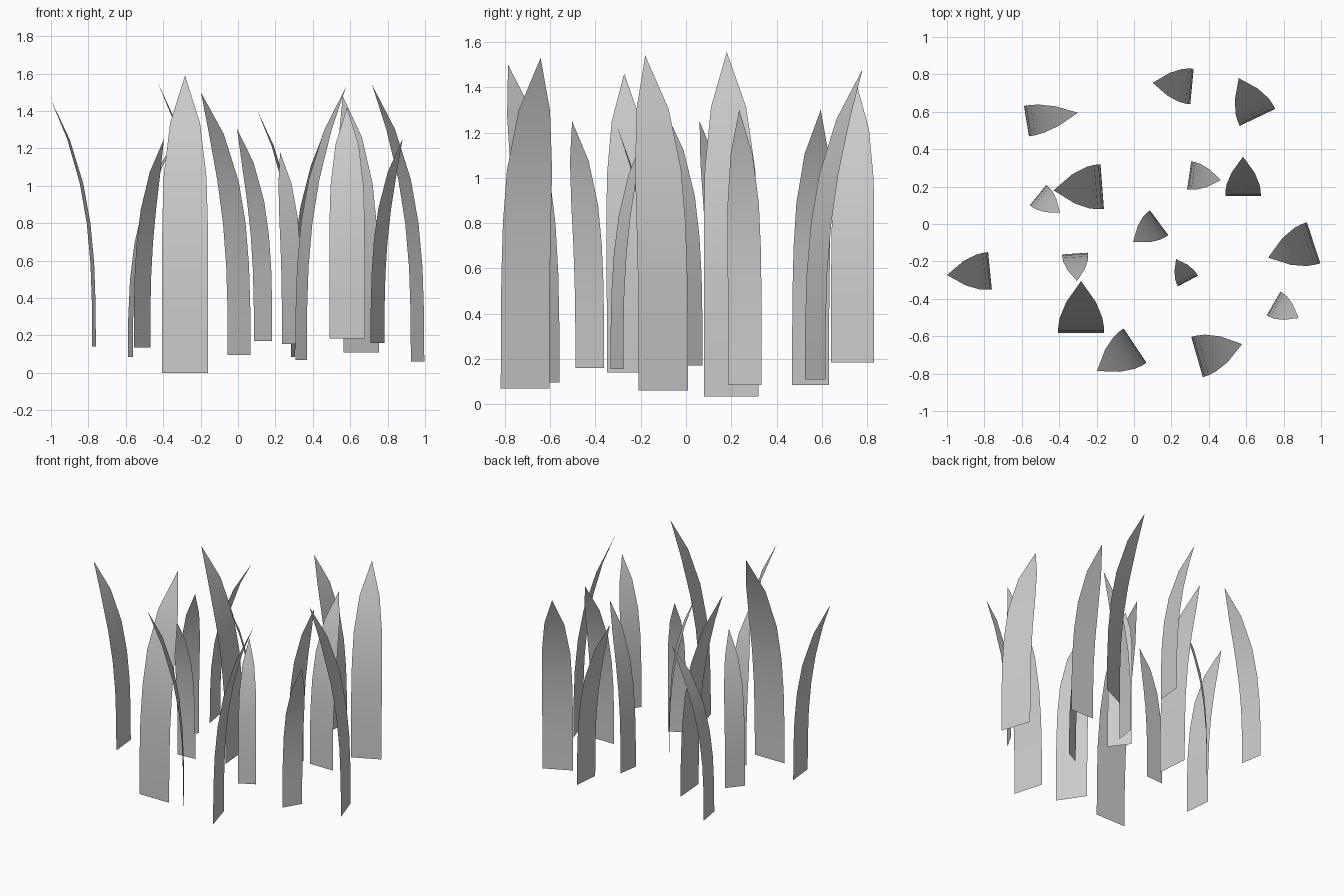
import bpy
import bmesh
from mathutils import Vector

default_cube = bpy.data.objects.get("Cube")
if default_cube:
    bpy.data.objects.remove(default_cube, do_unlink=True)

# Single plain grey for all blades
grey = bpy.data.materials.new("plain_grey")
grey.use_nodes = True
colour = (0.6, 0.6, 0.6, 1)
grey.diffuse_color = colour
grey.node_tree.nodes["Principled BSDF"].inputs["Base Color"].default_value = colour

# Shared outline: (fraction of height, fraction of base width), closed by a pointed tip
OUTLINE = [(0, 1), (.17, 1), (.34, 1), (.5, .99), (.66, .93), (.84, .65)]


def make_blade(name, base, tip, width):
    """Flat tapering blade that bends ever more strongly from base towards tip."""
    base, tip = Vector(base), Vector(tip)
    lean = Vector((tip.x - base.x, tip.y - base.y, 0))
    rise = Vector((0, 0, tip.z - base.z))
    across = lean.cross(Vector((0, 0, 1))).normalized() * (width / 2)

    bm = bmesh.new()
    rows = []
    for height, breadth in OUTLINE:
        centre = base + rise * height + lean * height ** 3
        rows.append([bm.verts.new(centre + across * side * breadth) for side in (-1, 1)])
    for lower, upper in zip(rows, rows[1:]):
        bm.faces.new((lower[0], lower[1], upper[1], upper[0]))
    bm.faces.new((rows[-1][0], rows[-1][1], bm.verts.new(tip)))

    # Turn the visible side upwards and shade the bend smoothly
    for face in bm.faces:
        face.smooth = True
        face.normal_update()
        if face.normal.z < 0:
            face.normal_flip()

    mesh = bpy.data.meshes.new(name)
    bm.to_mesh(mesh)
    bm.free()
    mesh.materials.append(grey)
    blade = bpy.data.objects.new(name, mesh)
    bpy.context.collection.objects.link(blade)


# Each blade: base centre, tip, base width
BLADES = {
    "back_left_outer": ((.66, .57, .11), (.56, .78, 1.48), .21),
    "back_left_inner": ((.31, .735, .185), (.1, .755, 1.41), .19),
    "back_right": ((-.575, .55, .085), (-.3, .595, 1.3), .165),
    "middle_left_wide": ((.583, .15, .185), (.583, .36, 1.42), .19),
    "middle_left_narrow": ((.295, .26, .085), (.465, .235, 1.3), .15),
    "middle_right_wide": ((-.17, .2, .035), (-.43, .18, 1.555), .24),
    "middle_right_narrow": ((-.513, .155, .135), (-.396, .06, 1.25), .14),
    "centre": ((.134, .007, .17), (-.005, -.096, 1.305), .165),
    "centre_right": ((-.315, -.158, .14), (-.305, -.305, 1.23), .14),
    "centre_left": ((.288, -.305, .155), (.225, -.187, 1.18), .12),
    "outer_right": ((-.77, -.25, .14), (-1, -.273, 1.46), .2),
    "outer_left": ((.96, -.1, .06), (.717, -.18, 1.54), .23),
    "front_left_outer": ((.746, -.425, .16), (.88, -.503, 1.25), .147),
    "front_left_inner": ((.337, -.711, .07), (.578, -.642, 1.53), .223),
    "front_centre": ((.006, -.65, .095), (-.198, -.786, 1.5), .22),
    "front_right": ((-.283, -.583, 0), (-.283, -.305, 1.59), .246),
}
for place, (base, tip, width) in BLADES.items():
    make_blade(place + "_grass_blade", base, tip, width)
